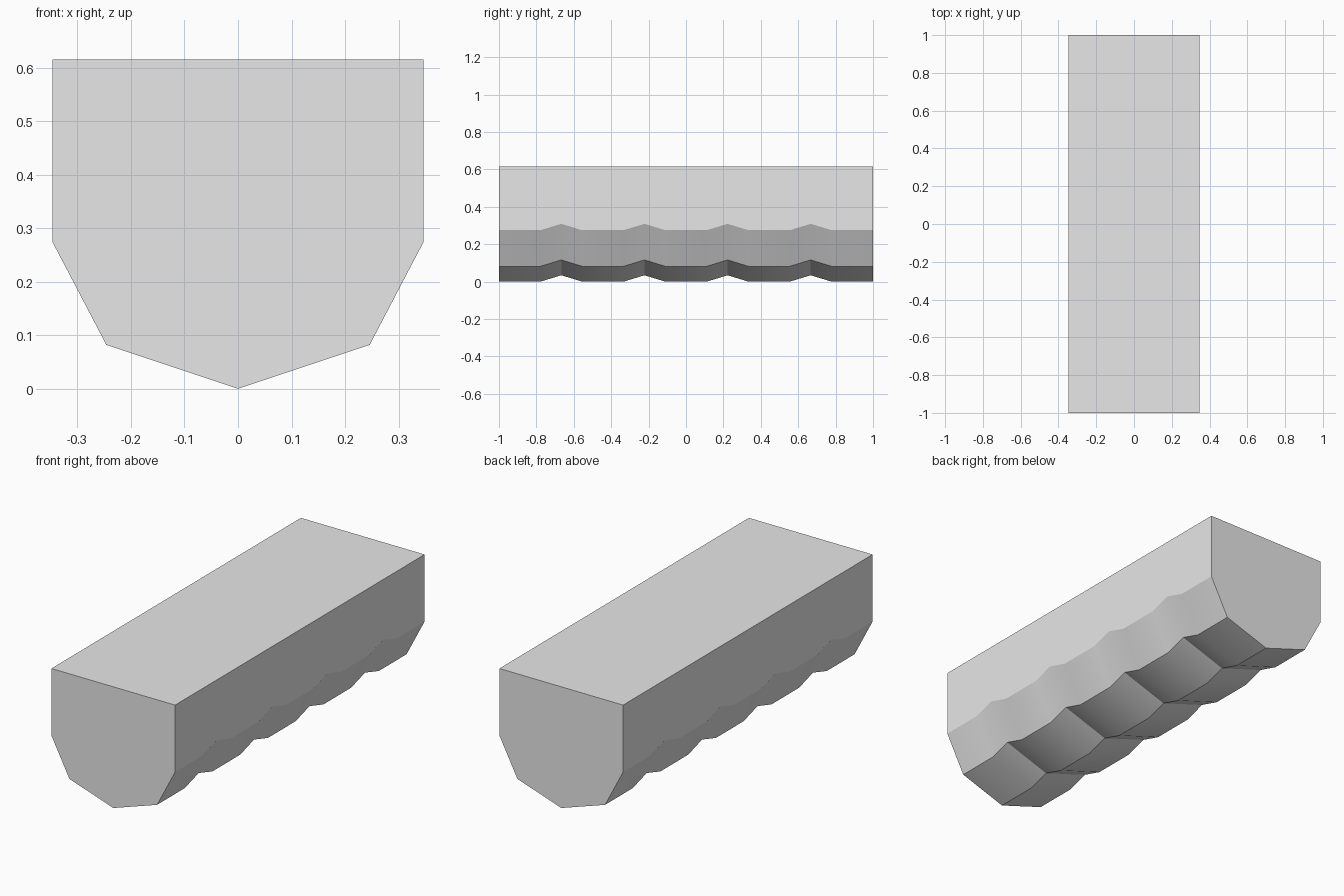
import bpy, bmesh, math

cube = bpy.data.objects.get("Cube")
if cube:
    bpy.data.objects.remove(cube, do_unlink=True)

# Plain light grey
grey = bpy.data.materials.new("light_grey")
grey.use_nodes = True
colour = (0.8, 0.8, 0.8, 1)
grey.diffuse_color = colour
grey.node_tree.nodes["Principled BSDF"].inputs["Base Color"].default_value = colour

TOP, HALF_WIDTH, LIFT = 0.615, 0.347, 0.034
PITCH = 4 / 9          # spacing of the raised ridges under the block
HALF_RIDGE = PITCH / 4

# Stations along the length: (y, how far the underside is lifted)
stations = [(-1, 0)]
for i in range(4):
    y = (i - 1.5) * PITCH
    stations += [(y - HALF_RIDGE, 0), (y, LIFT), (y + HALF_RIDGE, 0)]
stations.append((1, 0))

# Half profile of the underside, keel to side wall, then mirrored
half = [(0.246, 0.082), (HALF_WIDTH, 0.275)]
under = [(-x, z) for x, z in reversed(half)] + [(0, 0)] + half

# Skin the cross-sections together and close both ends
bm = bmesh.new()
rings = []
for y, lift in stations:
    ring = [bm.verts.new((x, y, z + lift)) for x, z in under]
    ring += [bm.verts.new((s * HALF_WIDTH, y, TOP)) for s in (1, -1)]
    rings.append(ring)
for a, b in zip(rings, rings[1:]):
    for i in range(len(a)):
        j = (i + 1) % len(a)
        bm.faces.new((a[i], a[j], b[j], b[i]))
bm.faces.new(rings[0])
bm.faces.new(rings[-1])
bmesh.ops.recalc_face_normals(bm, faces=bm.faces)

mesh = bpy.data.meshes.new("ridged_block")
bm.to_mesh(mesh)
bm.free()
mesh.materials.append(grey)
block = bpy.data.objects.new("ridged_block", mesh)
bpy.context.collection.objects.link(block)

# Soften the ridges, keep the long edges crisp
bpy.ops.object.select_all(action='DESELECT')
block.select_set(True)
bpy.context.view_layer.objects.active = block
bpy.ops.object.shade_smooth_by_angle(angle=math.radians(25))
